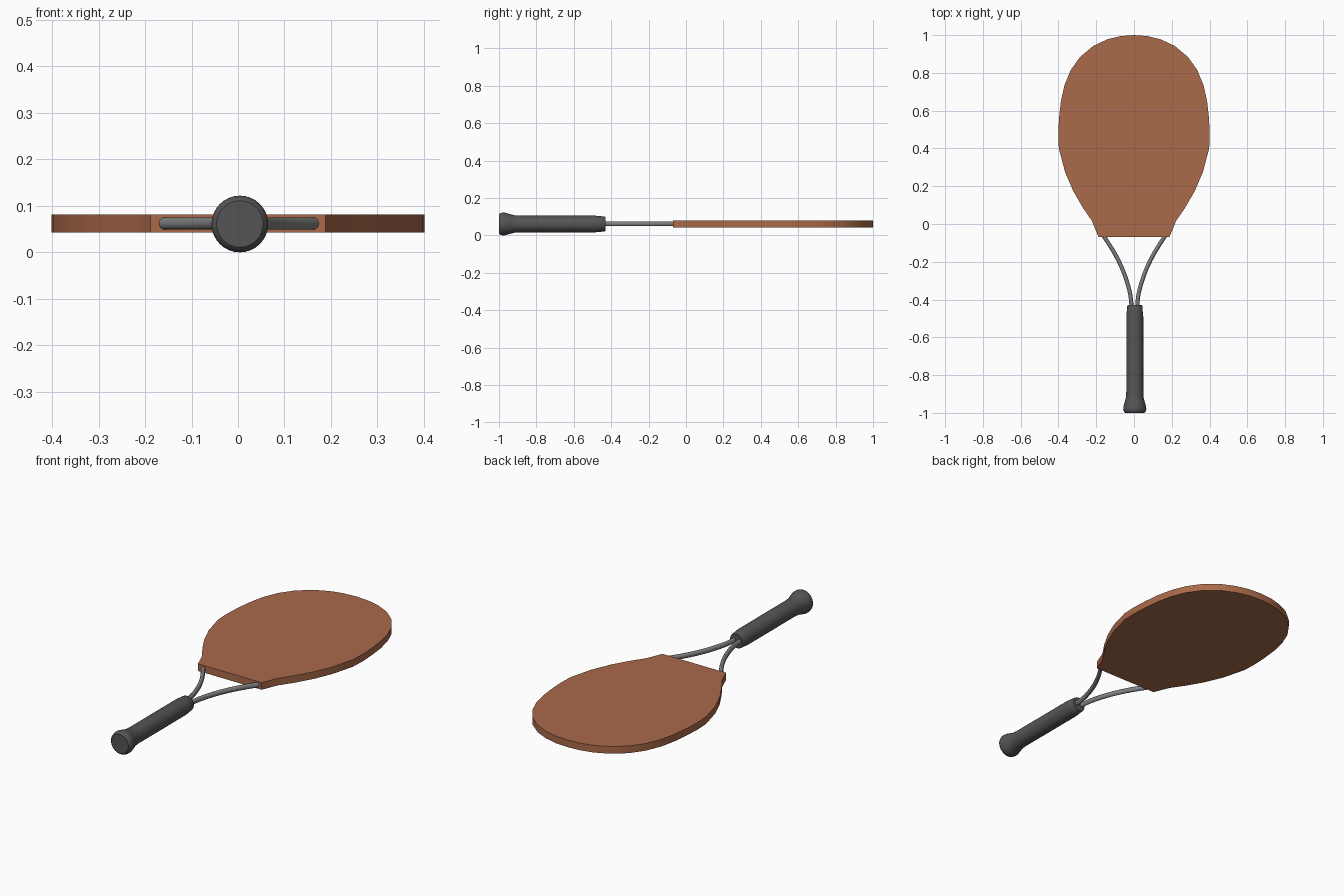
import bpy, bmesh, math

if "Cube" in bpy.data.objects:
    bpy.data.objects.remove(bpy.data.objects["Cube"])

ZC = 0.062   # mid height of the racket
XC = 0.004   # axis of handle and throat


def material(name, rgb):
    m = bpy.data.materials.new(name)
    m.diffuse_color = (*rgb, 1)
    m.use_nodes = True
    m.node_tree.nodes["Principled BSDF"].inputs["Base Color"].default_value = m.diffuse_color
    return m


def add_mesh(name, bm, mat, angle=35):
    bmesh.ops.recalc_face_normals(bm, faces=bm.faces)
    me = bpy.data.meshes.new(name)
    bm.to_mesh(me)
    bm.free()
    ob = bpy.data.objects.new(name, me)
    bpy.context.collection.objects.link(ob)
    me.materials.append(mat)
    bpy.context.view_layer.objects.active = ob
    ob.select_set(True)
    bpy.ops.object.shade_smooth_by_angle(angle=math.radians(angle))
    ob.select_set(False)
    return ob


wood = material("head_brown", (0.40, 0.143, 0.068))
dark = material("grip_dark", (0.09, 0.09, 0.09))
metal = material("throat_grey", (0.21, 0.215, 0.22))

# Head: half outline mirrored, extruded to a thin plate
half = [(0.188, -0.069), (0.222, 0.015), (0.27, 0.085), (0.322, 0.175),
        (0.365, 0.275), (0.398, 0.40), (0.401, 0.48), (0.397, 0.56),
        (0.387, 0.65), (0.368, 0.735), (0.335, 0.815), (0.285, 0.885),
        (0.215, 0.943), (0.14, 0.978), (0.07, 0.995)]
outline = half + [(0, 1.0)] + [(-x, y) for x, y in reversed(half)]
bm = bmesh.new()
face = bm.faces.new([bm.verts.new((x, y, 0.043)) for x, y in outline])
res = bmesh.ops.extrude_face_region(bm, geom=[face])
for v in res["geom"]:
    if isinstance(v, bmesh.types.BMVert):
        v.co.z = 0.081
add_mesh("head", bm, wood, 30)

# Handle: lathed profile (y, radius) with flared butt and stepped collar
profile = [(-1.0, 0), (-1.0, 0.050), (-0.994, 0.057), (-0.982, 0.061),
           (-0.968, 0.0605), (-0.945, 0.054), (-0.92, 0.047), (-0.89, 0.045),
           (-0.49, 0.045), (-0.47, 0.043), (-0.435, 0.040), (-0.43, 0.037),
           (-0.43, 0)]
bm = bmesh.new()
vs = [bm.verts.new((XC, y, ZC - 0.001 + r)) for y, r in profile]
edges = [bm.edges.new(p) for p in zip(vs, vs[1:])]
bmesh.ops.spin(bm, geom=vs + edges, cent=(XC, 0, ZC - 0.001), axis=(0, 1, 0),
               angle=math.tau, steps=32)
bmesh.ops.remove_doubles(bm, verts=bm.verts, dist=1e-5)
add_mesh("handle", bm, dark, 40)

# Throat: two curved oval tubes joining handle and head
path = [(0.016, -0.46), (0.018, -0.40), (0.035, -0.32), (0.086, -0.19),
        (0.155, -0.075), (0.163, -0.063)]
for side, label in ((-1, "left"), (1, "right")):
    cu = bpy.data.curves.new("throat_" + label, "CURVE")
    cu.dimensions = "3D"
    cu.bevel_depth = 0.0108
    cu.bevel_resolution = 3
    cu.resolution_u = 6
    cu.use_fill_caps = True
    sp = cu.splines.new("BEZIER")
    sp.bezier_points.add(len(path) - 1)
    for bp, (x, y) in zip(sp.bezier_points, path):
        bp.co = (XC * 0.5 + side * x, y, 0)
        bp.handle_left_type = bp.handle_right_type = "AUTO"
    cu.materials.append(metal)
    ob = bpy.data.objects.new("throat_" + label, cu)
    ob.location.z = ZC
    ob.scale.z = 1.25
    bpy.context.collection.objects.link(ob)
